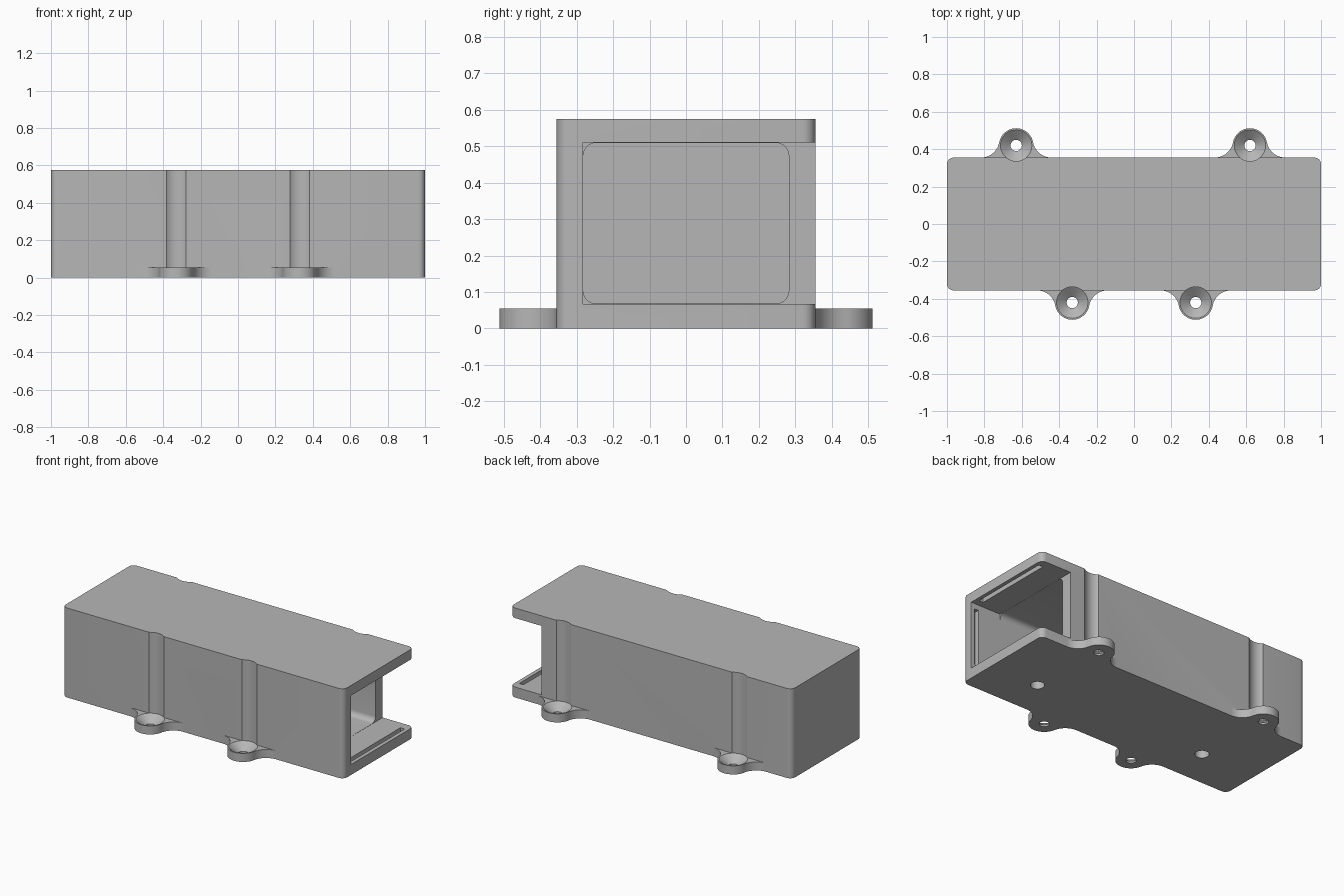
import bpy
import bmesh
from math import cos, sin, pi, radians, atan2, sqrt
from mathutils import Matrix, Vector

default = bpy.data.objects.get("Cube")
if default:
    bpy.data.objects.remove(default, do_unlink=True)

grey = bpy.data.materials.new("plain grey")
grey.use_nodes = True
GREY = (0.47, 0.47, 0.47, 1)
grey.diffuse_color = GREY
grey.node_tree.nodes["Principled BSDF"].inputs["Base Color"].default_value = GREY


def finish(name, bm):
    bmesh.ops.recalc_face_normals(bm, faces=bm.faces)
    mesh = bpy.data.meshes.new(name)
    bm.to_mesh(mesh)
    bm.free()
    mesh.materials.append(grey)
    obj = bpy.data.objects.new(name, mesh)
    bpy.context.collection.objects.link(obj)
    return obj


def arc(cx, cy, r, start, end, steps=10):
    angles = [start + (end - start) * i / steps for i in range(steps + 1)]
    return [(cx + r * cos(a), cy + r * sin(a)) for a in angles]


def rounded_rect(u0, u1, v0, v1, r):
    corners = [(u1 - r, v1 - r), (u0 + r, v1 - r), (u0 + r, v0 + r), (u1 - r, v0 + r)]
    return [p for i, (u, v) in enumerate(corners)
            for p in arc(u, v, r, i * pi / 2, (i + 1) * pi / 2, 6)]


def prism(name, points, low, high, along="z"):
    bm = bmesh.new()
    place = (lambda u, v: (u, v, low)) if along == "z" else (lambda u, v: (low, u, v))
    face = bm.faces.new([bm.verts.new(place(u, v)) for u, v in points])
    moved = bmesh.ops.extrude_face_region(bm, geom=[face])["geom"]
    step = Vector((0, 0, high - low)) if along == "z" else Vector((high - low, 0, 0))
    bmesh.ops.translate(bm, vec=step, verts=[g for g in moved if isinstance(g, bmesh.types.BMVert)])
    return finish(name, bm)


def box(name, x0, x1, y0, y1, z0, z1):
    return prism(name, [(x0, y0), (x1, y0), (x1, y1), (x0, y1)], z0, z1)


def lathe(name, profile, x, y):
    bm = bmesh.new()
    verts = [bm.verts.new((r, 0, z)) for r, z in profile]
    edges = [bm.edges.new(pair) for pair in zip(verts, verts[1:])]
    bmesh.ops.spin(bm, geom=verts + edges, cent=(0, 0, 0), axis=(0, 0, 1),
                   angle=2 * pi, steps=40, use_duplicate=False)
    bmesh.ops.remove_doubles(bm, verts=bm.verts, dist=0.0001)
    bmesh.ops.translate(bm, vec=(x, y, 0), verts=bm.verts)
    return finish(name, bm)


def combine(target, tool, operation):
    mod = target.modifiers.new("combine", 'BOOLEAN')
    mod.operation = operation
    mod.solver = 'EXACT'
    mod.object = tool
    bpy.context.view_layer.objects.active = target
    bpy.ops.object.modifier_apply(modifier=mod.name)
    bpy.data.objects.remove(tool, do_unlink=True)


# Main block with rounded upright corners
WALL_Y, HEIGHT = 0.355, 0.575
enclosure = prism("enclosure", rounded_rect(-1, 1, -WALL_Y, WALL_Y, 0.035), 0, HEIGHT)

# Mounting lugs, blended into the walls by concave fillets
LUG_Y, LUG_R, FILLET, LUG_TOP = 0.42, 0.092, 0.1, 0.055
fillet_y = WALL_Y + FILLET
reach = sqrt((LUG_R + FILLET) ** 2 - (fillet_y - LUG_Y) ** 2)
tilt = atan2(fillet_y - LUG_Y, reach)
lug_outline = ([(-reach, 0.25)]
               + arc(-reach, fillet_y, FILLET, -pi / 2, -tilt)
               + arc(0, LUG_Y, LUG_R, pi - tilt, tilt, 28)[1:-1]
               + arc(reach, fillet_y, FILLET, pi + tilt, 1.5 * pi)
               + [(reach, 0.25)])
lugs = [(-0.63, 1), (0.62, 1), (-0.33, -1), (0.33, -1)]
for x, side in lugs:
    outline = [(x + u, side * v) for u, v in lug_outline]
    combine(enclosure, prism("mounting_lug", outline, 0, LUG_TOP), 'UNION')

# Countersunk screw holes, with driver clearance grooves up the walls
screw_profile = [(0, -0.1), (0.03, -0.1), (0.03, 0.012), (0.084, LUG_TOP),
                 (0.084, 0.7), (0, 0.7)]
for x, side in lugs:
    combine(enclosure, lathe("screw_cutter", screw_profile, x, side * LUG_Y), 'DIFFERENCE')

# Long inner cavity, then the square mouth open at the end and the back
FLOOR, CEILING, INNER = 0.067, 0.51, 0.283
combine(enclosure, box("mouth_cutter", 0.78, 1.2, -INNER, 0.6, FLOOR, CEILING), 'DIFFERENCE')
cavity = rounded_rect(-INNER + 0.001, INNER - 0.001, FLOOR + 0.001, CEILING - 0.001, 0.035)
combine(enclosure, prism("cavity_cutter", cavity, -0.93, 0.86, "x"), 'DIFFERENCE')

# Cover slots in the floor, ceiling and front wall of the mouth
combine(enclosure, box("floor_ceiling_slot", 0.945, 0.975, -0.24, 0.3, 0.037, 0.54), 'DIFFERENCE')
combine(enclosure, box("wall_slot", 0.945, 0.975, -0.313, -0.2, 0.1, 0.475), 'DIFFERENCE')

# Two drain holes through the floor
for x in (-0.6, 0.65):
    combine(enclosure, prism("floor_hole", arc(x, -0.1, 0.042, 0, 2 * pi, 32)[:-1], -0.1, 0.15),
            'DIFFERENCE')

# Smooth the curved faces and keep the edges crisp
bpy.ops.object.select_all(action='DESELECT')
enclosure.select_set(True)
bpy.context.view_layer.objects.active = enclosure
bpy.ops.object.shade_smooth_by_angle(angle=radians(30))
